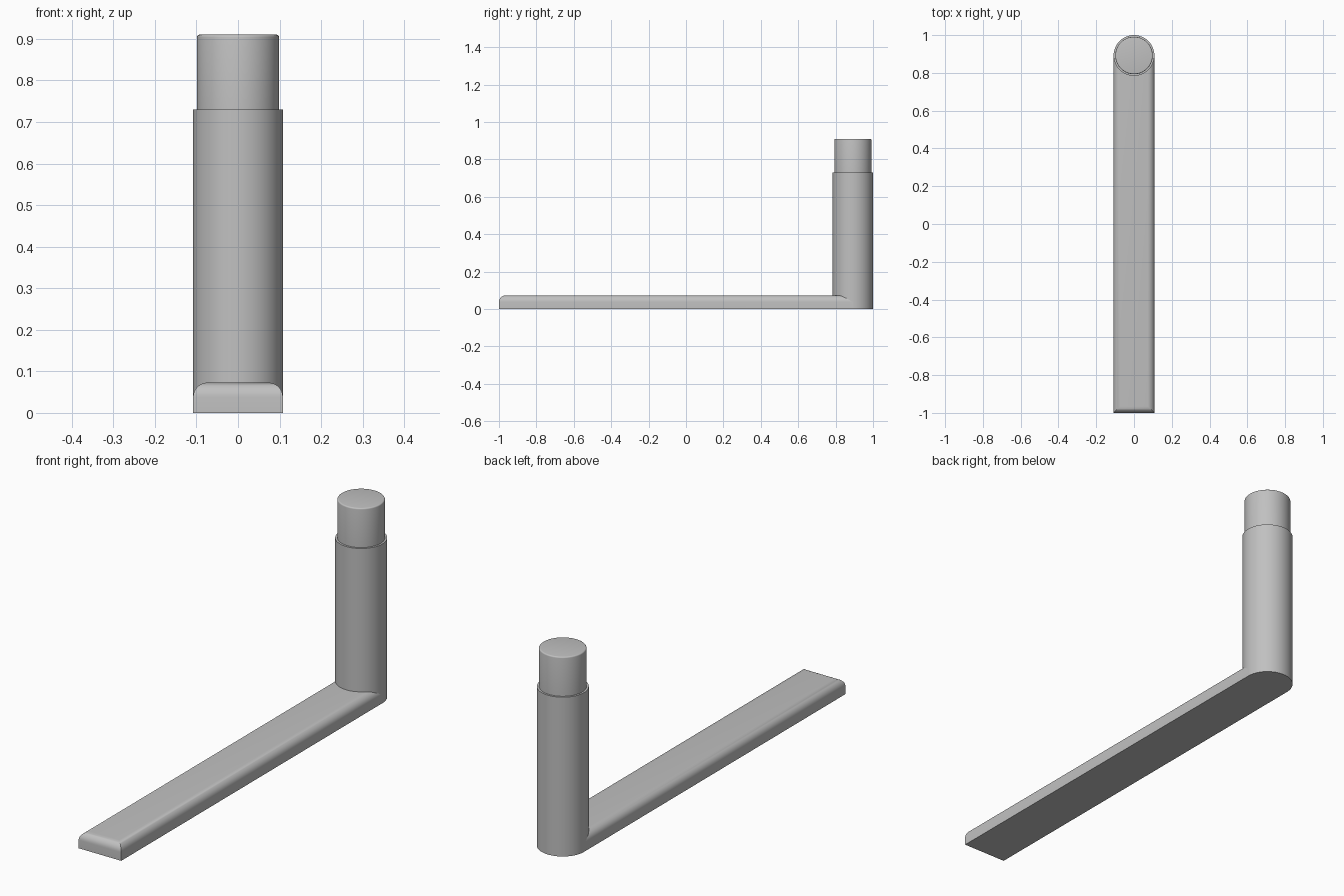
import bpy, bmesh, math
from mathutils import Matrix, Vector

cube = bpy.data.objects.get("Cube")
if cube:
    bpy.data.objects.remove(cube, do_unlink=True)

HALF_WIDTH = 0.108
POST_Y = 1 - HALF_WIDTH
FOOT_HEIGHT = 0.073
SHOULDER_Z = 0.73
TOP_Z = 0.91

grey = bpy.data.materials.new("light grey")
grey.use_nodes = True
colour = (0.53, 0.53, 0.53, 1)
grey.diffuse_color = colour
grey.node_tree.nodes["Principled BSDF"].inputs["Base Color"].default_value = colour


def finish(name, bm):
    """Turn a bmesh into a smooth-shaded grey object."""
    mesh = bpy.data.meshes.new(name)
    bmesh.ops.recalc_face_normals(bm, faces=bm.faces)
    bm.to_mesh(mesh)
    bm.free()
    mesh.materials.append(grey)
    obj = bpy.data.objects.new(name, mesh)
    bpy.context.collection.objects.link(obj)
    bpy.ops.object.select_all(action="DESELECT")
    obj.select_set(True)
    bpy.context.view_layer.objects.active = obj
    bpy.ops.object.shade_smooth_by_angle(angle=math.radians(30))
    return obj


# Flat foot bar, rounded along the top sides and front
bm = bmesh.new()
bmesh.ops.create_cube(bm, size=1)
length = POST_Y + 1
bmesh.ops.scale(bm, vec=(2 * HALF_WIDTH, length, FOOT_HEIGHT), verts=bm.verts)
bmesh.ops.translate(bm, vec=(0, length / 2 - 1, FOOT_HEIGHT / 2), verts=bm.verts)
top_edges = [e for e in bm.edges
             if all(v.co.z > FOOT_HEIGHT / 2 for v in e.verts)
             and not all(v.co.y > 0 for v in e.verts)]
bmesh.ops.bevel(bm, geom=top_edges, offset=0.035, segments=8, profile=0.5,
                affect="EDGES", clamp_overlap=True)
finish("foot_bar", bm)

# Upright post and narrower spigot, turned from one stepped profile
spigot_radius = 0.099
rim = 0.006
profile = [(0, 0), (HALF_WIDTH, 0), (HALF_WIDTH, SHOULDER_Z),
           (spigot_radius, SHOULDER_Z), (spigot_radius, TOP_Z - rim)]
for i in range(1, 5):
    a = math.pi / 2 * i / 4
    profile.append((spigot_radius - rim + rim * math.cos(a),
                    TOP_Z - rim + rim * math.sin(a)))
profile.append((0, TOP_Z))

bm = bmesh.new()
verts = [bm.verts.new((r, 0, z)) for r, z in profile]
edges = [bm.edges.new(pair) for pair in zip(verts, verts[1:])]
bmesh.ops.spin(bm, geom=verts + edges, cent=(0, 0, 0), axis=(0, 0, 1),
               angle=math.tau, steps=64, use_duplicate=False)
bmesh.ops.remove_doubles(bm, verts=bm.verts, dist=0.0001)
bmesh.ops.translate(bm, vec=(0, POST_Y, 0), verts=bm.verts)
finish("upright_post", bm)
